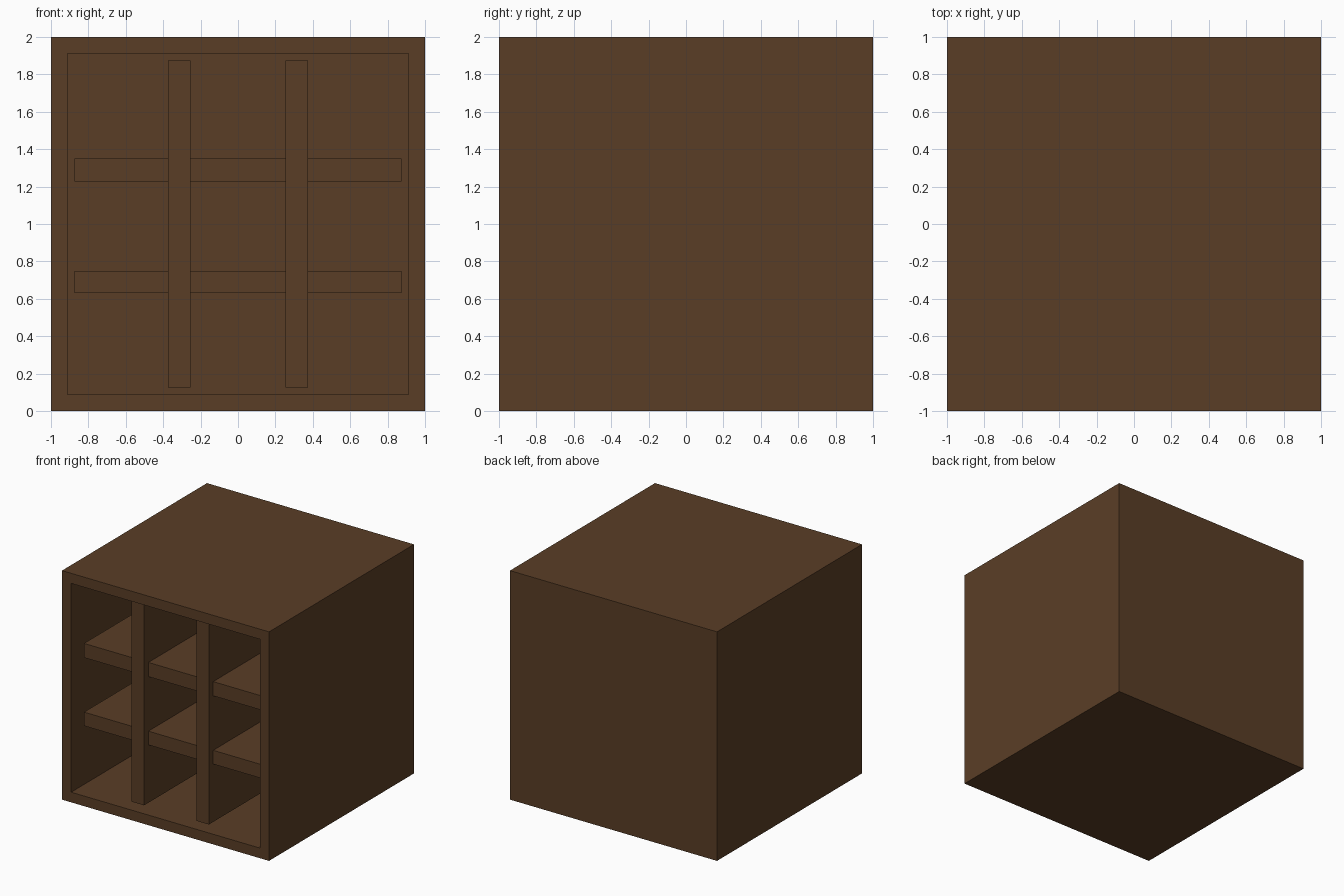
import bpy, bmesh
from mathutils import Vector

if "Cube" in bpy.data.objects:
    bpy.data.objects.remove(bpy.data.objects["Cube"])

wood = bpy.data.materials.new("dark brown wood")
wood.diffuse_color = (0.102, 0.048, 0.0194, 1)
wood.use_nodes = True
wood.node_tree.nodes["Principled BSDF"].inputs["Base Color"].default_value = wood.diffuse_color

WALL = 0.125            # panel thickness
INNER = 1 - WALL        # inner half width
BACK = 1 - WALL         # y of the inside of the back panel


def finish(name, bm):
    mesh = bpy.data.meshes.new(name)
    bm.to_mesh(mesh)
    bm.free()
    mesh.materials.append(wood)
    obj = bpy.data.objects.new(name, mesh)
    bpy.context.collection.objects.link(obj)
    return obj


def cube_between(lo, hi):
    bm = bmesh.new()
    bmesh.ops.create_cube(bm, size=1)
    lo, hi = Vector(lo), Vector(hi)
    for v in bm.verts:
        v.co = (lo + hi) / 2 + v.co * (hi - lo)
    return bm


# Carcass: a cube with its front inset and pushed back to the rear panel
bm = cube_between((-1, -1, 0), (1, 1, 2))
bm.normal_update()
front = min(bm.faces, key=lambda f: f.calc_center_median().y)
bmesh.ops.inset_region(bm, faces=[front], thickness=WALL)
pushed = bmesh.ops.extrude_discrete_faces(bm, faces=[front])["faces"]
bmesh.ops.translate(bm, verts=pushed[0].verts, vec=(0, BACK + 1, 0))
bmesh.ops.recalc_face_normals(bm, faces=bm.faces)
finish("cabinet_carcass", bm)

# Two upright dividers, slightly recessed
DIV_IN, DIV_OUT = 0.253, 0.373
for side, x0, x1 in (("left", -DIV_OUT, -DIV_IN), ("right", DIV_IN, DIV_OUT)):
    finish(side + "_divider",
           cube_between((x0, -0.935, WALL), (x1, BACK, 2 - WALL)))

# Two rows of shelves, set further back between the dividers
bays = (("left", -INNER, -DIV_OUT), ("middle", -DIV_IN, DIV_IN), ("right", DIV_OUT, INNER))
for row, z0, z1 in (("lower", 0.63, 0.75), ("upper", 1.226, 1.35)):
    for bay, x0, x1 in bays:
        finish(f"{row}_{bay}_shelf", cube_between((x0, -0.875, z0), (x1, BACK, z1)))
